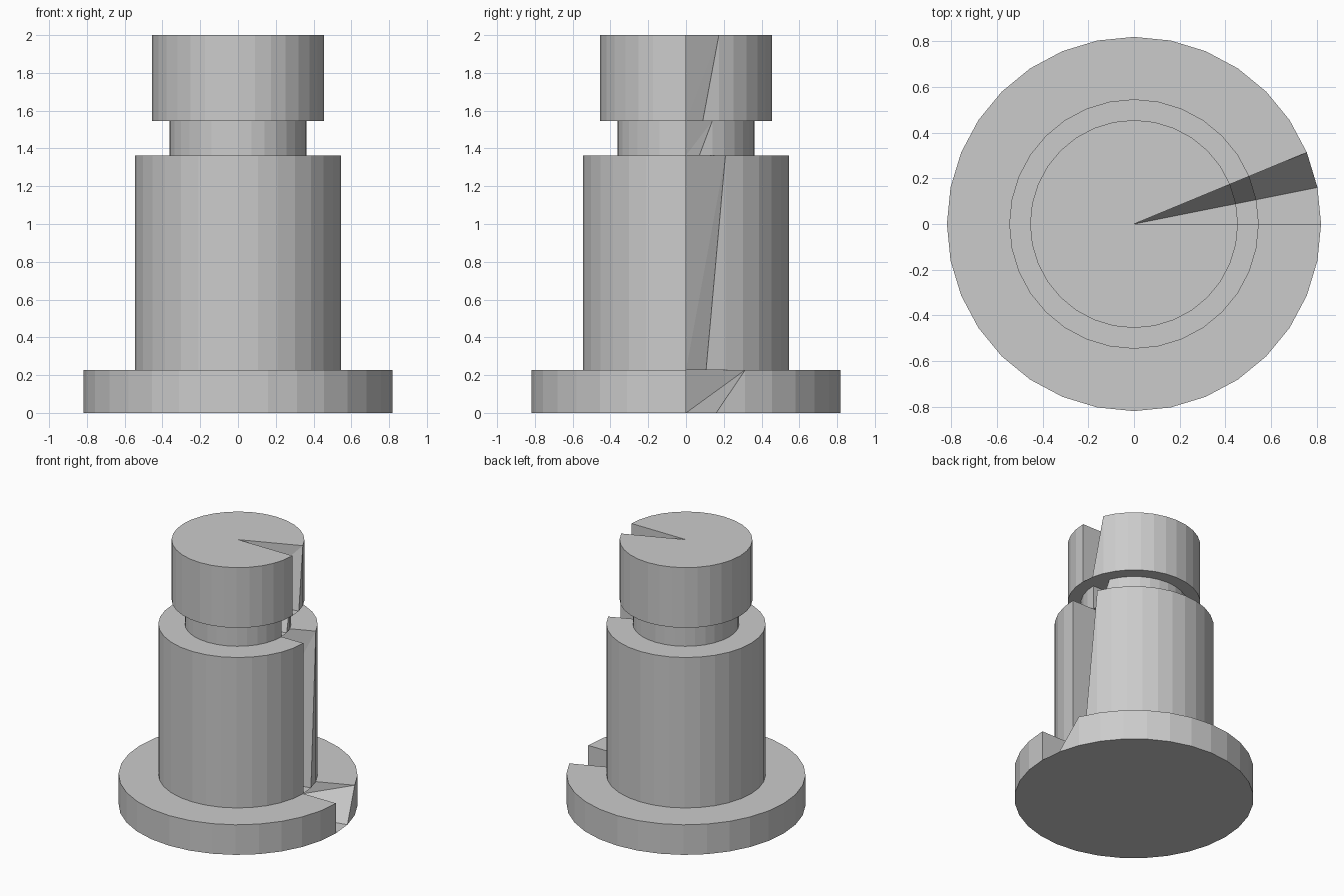
import bpy
import bmesh
from math import sin, cos, pi

if "Cube" in bpy.data.objects:
    bpy.data.objects.remove(bpy.data.objects["Cube"])

SIDES = 32
U = 1 / 11  # the design unit: total height is 22 units


def notched_cylinder(name, radius, z0, z1):
    """Flat-shaded drum with one top rim vertex sunk to the bottom centre, leaving a wedge notch."""
    bm = bmesh.new()

    def ring(z):
        return [bm.verts.new((radius * cos(2 * pi * i / SIDES),
                              radius * sin(2 * pi * i / SIDES), z))
                for i in range(SIDES)]

    low, high = ring(z0), ring(z1)
    low_mid = bm.verts.new((0, 0, z0))
    high_mid = bm.verts.new((0, 0, z1))
    for i in range(SIDES):
        j = (i + 1) % SIDES
        bm.faces.new((low_mid, low[j], low[i]))      # bottom cap
        bm.faces.new((high_mid, high[i], high[j]))   # top cap
        bm.faces.new((low[i], low[j], high[j]))      # side wall
        bm.faces.new((low[i], high[j], high[i]))
    # the notch
    high[1].co = (0, 0, z0)
    mesh = bpy.data.meshes.new(name)
    bm.to_mesh(mesh)
    bm.free()
    obj = bpy.data.objects.new(name, mesh)
    bpy.context.collection.objects.link(obj)
    return obj


# Stack from the ground up: name, radius, height (in units)
z = 0
for name, radius, height in (("base_flange", 9, 2.5),
                             ("body", 6, 12.5),
                             ("neck", 4, 2),
                             ("head", 5, 5)):
    notched_cylinder(name, radius * U, z * U, (z + height) * U)
    z += height
